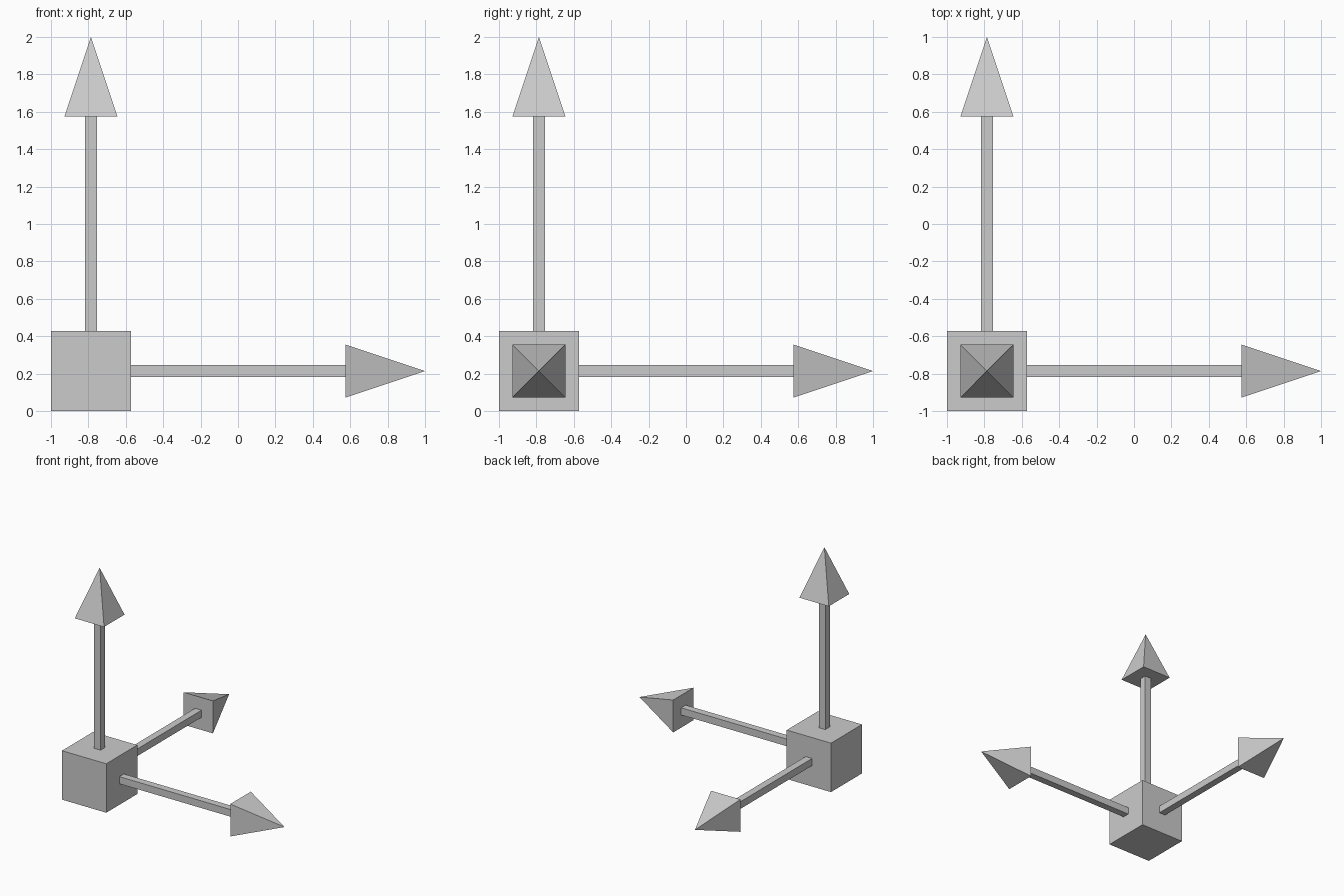
import bpy
from math import pi, sqrt
from mathutils import Matrix

if "Cube" in bpy.data.objects:
    bpy.data.objects.remove(bpy.data.objects["Cube"])

BOX = 0.4275          # edge of the corner block
SHAFT = 0.0625        # shaft thickness
HEAD = 0.283          # arrowhead base width
HEAD_LEN = 0.425      # arrowhead length
TIP = 2 - BOX / 2     # tip distance from the block centre
CENTRE = Matrix.Translation((-1 + BOX / 2, -1 + BOX / 2, BOX / 2))


def add_box(name, size, z, frame):
    bpy.ops.mesh.primitive_cube_add(size=1)
    ob = bpy.context.object
    ob.name = name
    ob.data.transform(frame @ Matrix.Translation((0, 0, z)) @ Matrix.Diagonal((*size, 1)))
    return ob


def add_head(name, frame):
    bpy.ops.mesh.primitive_cone_add(vertices=4, radius1=HEAD / sqrt(2), radius2=0, depth=HEAD_LEN)
    ob = bpy.context.object
    ob.name = name
    ob.data.transform(frame @ Matrix.Translation((0, 0, TIP - HEAD_LEN / 2))
                      @ Matrix.Rotation(pi / 4, 4, 'Z'))
    return ob


# Corner block
add_box("corner_block", (BOX, BOX, BOX), 0, CENTRE)

# One square shaft and pyramid head along each axis
axes = {
    "x": Matrix.Rotation(pi / 2, 4, 'Y'),
    "y": Matrix.Rotation(-pi / 2, 4, 'X'),
    "z": Matrix.Identity(4),
}
start, end = BOX / 2, TIP - HEAD_LEN
for axis, turn in axes.items():
    frame = CENTRE @ turn
    add_box(f"{axis}_arrow_shaft", (SHAFT, SHAFT, end - start), (start + end) / 2, frame)
    add_head(f"{axis}_arrow_head", frame)
